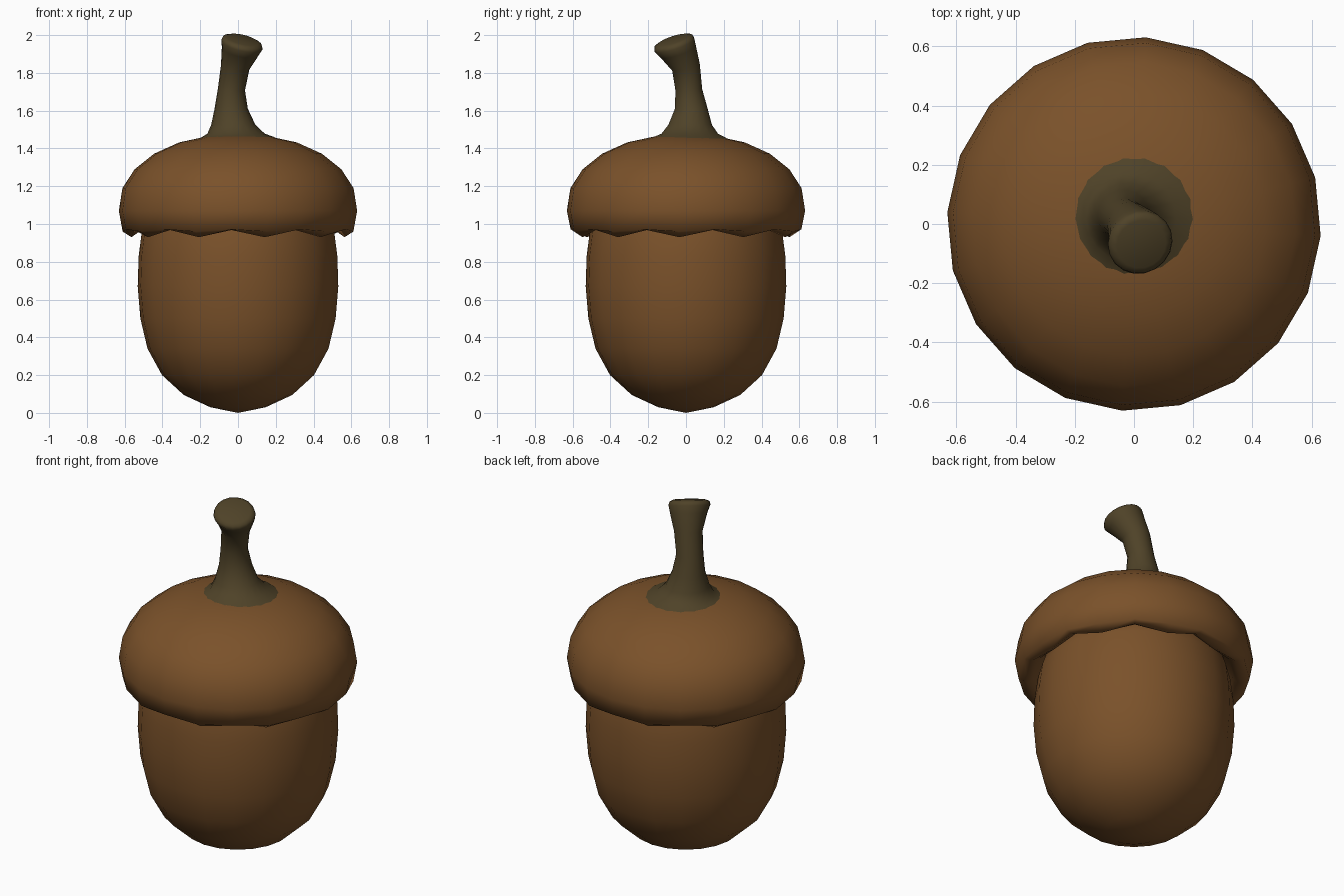
import bpy, bmesh, math
from mathutils import Vector, Matrix

if "Cube" in bpy.data.objects:
    bpy.data.objects.remove(bpy.data.objects["Cube"])

SIDES = 20
OFFSET = math.radians(14.4)


def material(name, rgb):
    m = bpy.data.materials.new(name)
    m.diffuse_color = (*rgb, 1)
    m.use_nodes = True
    m.node_tree.nodes["Principled BSDF"].inputs["Base Color"].default_value = m.diffuse_color
    return m


brown = material("acorn brown", (0.195, 0.083, 0.023))
olive = material("stem olive brown", (0.078, 0.055, 0.021))


def skin(name, rings, mat, start=None, end=None):
    """Bridge equal-size rings of points; optional tip points close the ends."""
    bm = bmesh.new()
    loops = [[bm.verts.new(p) for p in ring] for ring in rings]
    n = len(loops[0])
    for a, b in zip(loops, loops[1:]):
        for i in range(n):
            j = (i + 1) % n
            bm.faces.new((a[i], a[j], b[j], b[i]))
    for tip, loop in ((start, loops[0]), (end, loops[-1])):
        if tip is not None:
            t = bm.verts.new(tip)
            for i in range(n):
                bm.faces.new((loop[i], loop[(i + 1) % n], t))
    bmesh.ops.recalc_face_normals(bm, faces=bm.faces)
    me = bpy.data.meshes.new(name)
    bm.to_mesh(me)
    bm.free()
    me.materials.append(mat)
    for p in me.polygons:
        p.use_smooth = True
    ob = bpy.data.objects.new(name, me)
    bpy.context.collection.objects.link(ob)
    return ob


def lathe_ring(r, z, wave=0.0):
    """Ring around z; wave lifts every second point for the scalloped rim."""
    return [(r * math.cos(OFFSET + i * math.tau / SIDES),
             r * math.sin(OFFSET + i * math.tau / SIDES),
             z + (wave if i % 2 == 0 else 0)) for i in range(SIDES)]


# Nut body
nut = [(0.147, 0.03), (0.288, 0.095), (0.403, 0.2), (0.48, 0.34), (0.518, 0.5),
       (0.532, 0.67), (0.527, 0.83), (0.51, 0.96), (0.47, 1.08)]
skin("nut", [lathe_ring(*p) for p in nut], brown, (0, 0, 0.0), (0, 0, 1.12))

# Cap with scalloped rim, from inside the lip to the crown
cap = [(0.48, 1.03, 0), (0.53, 0.955, 0.03), (0.565, 0.93, 0.038),
       (0.612, 0.96, 0.012), (0.632, 1.07, 0), (0.613, 1.19, 0), (0.548, 1.29, 0),
       (0.445, 1.372, 0), (0.312, 1.432, 0), (0.168, 1.463, 0)]
skin("cap", [lathe_ring(*p) for p in cap], brown, None, (0, 0, 1.47))

# Stem: flared foot, bent neck, tilted cut end (x, y, z, radius, tilt in degrees)
stem = [(0.0, 0.017, 1.44, 0.225, 0), (0.0, 0.017, 1.461, 0.19, 0),
        (-0.01, 0.02, 1.478, 0.152, 0), (-0.025, 0.022, 1.525, 0.117, 0),
        (-0.036, 0.028, 1.61, 0.088, 0), (-0.035, 0.015, 1.71, 0.072, 3),
        (-0.015, 0.0, 1.83, 0.076, 16), (0.012, -0.042, 1.915, 0.1, 22),
        (0.021, -0.062, 1.95, 0.112, 22), (0.023, -0.066, 1.968, 0.106, 22),
        (0.025, -0.068, 1.976, 0.085, 22)]
axis = Vector((0.81, 0.59, 0))
rings = []
for x, y, z, r, tilt in stem:
    rot = Matrix.Rotation(math.radians(tilt), 3, axis)
    rings.append([Vector((x, y, z)) + rot @ Vector((r * math.cos(i * math.tau / 18),
                 r * math.sin(i * math.tau / 18), 0)) for i in range(18)])
skin("stem", rings, olive, None, (0.025, -0.069, 1.978))
